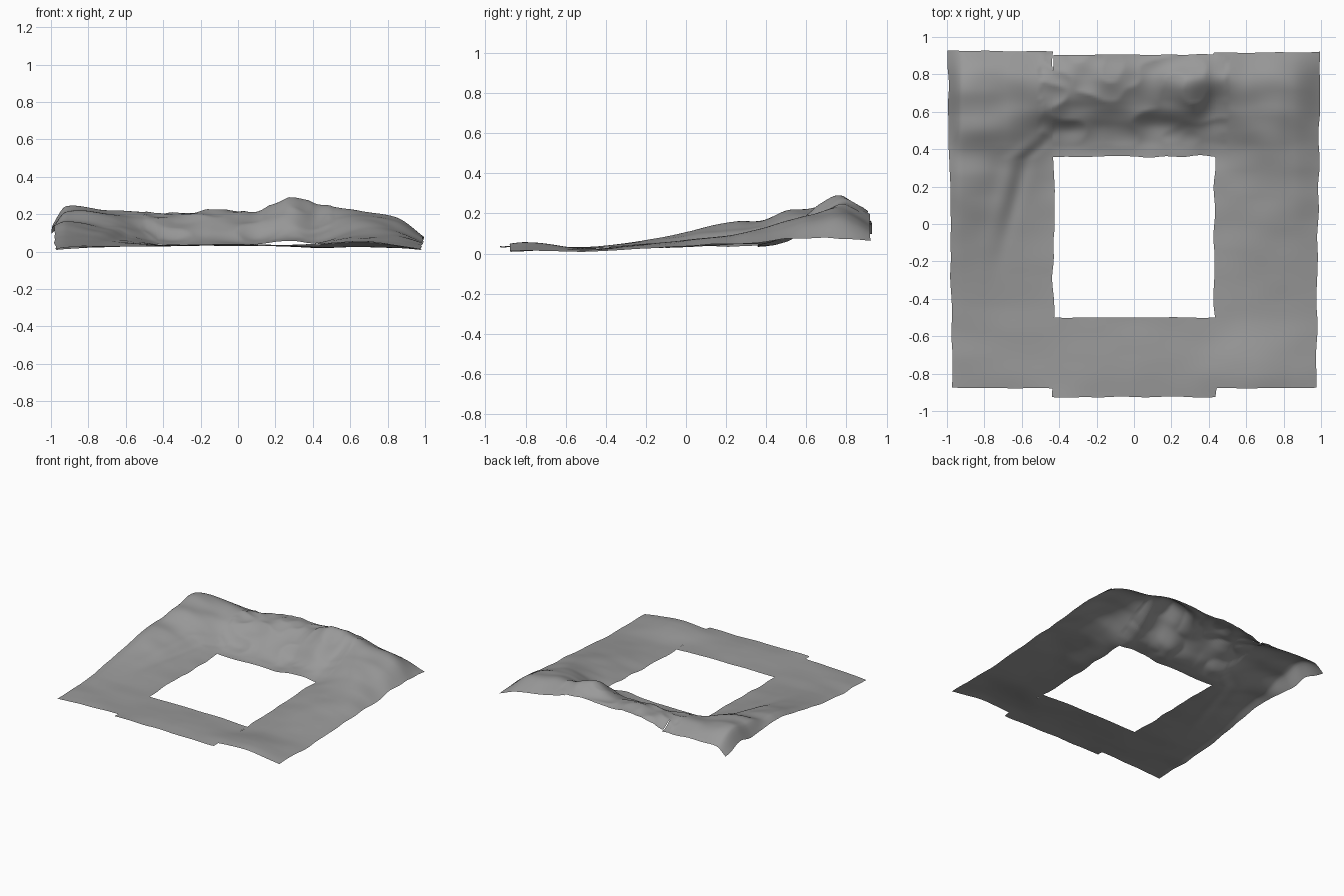
import bpy, bmesh, math
from mathutils import Vector, noise

if "Cube" in bpy.data.objects:
    bpy.data.objects.remove(bpy.data.objects["Cube"])

# Coarse height field shared by all four terrain strips
XS = [-1, -.92, -.68, -.43, -.15, .1, .3, .43, .65, .85, 1]
YS = [-.93, -.8, -.5, -.1, .25, .38, .5, .62, .78, .93]
ROWS = [
    [.004, .008, .02, .035, .035, .03, .03, .03, .04, .025, .006],
    [.01, .02, .03, .03, .04, .04, .035, .04, .058, .035, .01],
    [.015, .03, .03, .03, .03, .03, .025, .02, .025, .02, .01],
    [.075, .085, .06, .035, .03, .03, .03, .03, .055, .05, .03],
    [.13, .16, .11, .035, .04, .04, .05, .05, .09, .09, .05],
    [.13, .165, .14, .04, .045, .04, .06, .055, .12, .11, .06],
    [.12, .21, .18, .08, .08, .07, .09, .09, .165, .13, .065],
    [.12, .225, .20, .165, .165, .155, .20, .17, .20, .155, .075],
    [.12, .235, .22, .205, .23, .22, .285, .25, .215, .175, .075],
    [.085, .15, .15, .15, .20, .20, .21, .18, .14, .11, .06],
]


def smooth_interp(ks, vs, t):
    """Cubic Hermite through the keys."""
    t = min(max(t, ks[0]), ks[-1])
    n = len(ks)
    i = next((k for k in range(n - 1) if t <= ks[k + 1]), n - 2)

    def slope(k):
        a, b = max(k - 1, 0), min(k + 1, n - 1)
        return (vs[b] - vs[a]) / (ks[b] - ks[a])
    h = ks[i + 1] - ks[i]
    u = (t - ks[i]) / h
    return ((2*u**3 - 3*u**2 + 1) * vs[i] + (u**3 - 2*u**2 + u) * h * slope(i)
            + (3*u**2 - 2*u**3) * vs[i + 1] + (u**3 - u**2) * h * slope(i + 1))


def height(x, y):
    # warp the depth a little so ledges wander
    wy = y + .03 * noise.noise(Vector((x * 5, y * 3, 6.6))) * min(max(y + .1, 0) * 3, 1)
    z = smooth_interp(YS, [smooth_interp(XS, r, x) for r in ROWS], wy)
    # rocky ripples, strongest on the rear hillside
    rough = .004 + .010 * min(max((y + .1) / .7, 0), 1)
    z += rough * noise.noise(Vector((x * 5, y * 7, 1.7)))
    if y > .4 and abs(x) < .5:
        ridge = 1 - abs(noise.noise(Vector((x * 6, y * 9, 4.2)))) * 2
        z += .012 * (ridge - .6) * min((y - .4) * 8, 1)
    # curving gully down the left strip
    if x < -.42:
        d = x + .66 - .25 * (y - .15) - .9 * max(y - .35, 0)
        fade = math.exp(-((y - .2) / .28) ** 2)
        z += .010 * fade * math.exp(-((d + .04) / .05) ** 2)
        z -= .010 * fade * math.exp(-((d - .03) / .04) ** 2)
    return max(z, 0.0)


def strip(name, x0, x1, y0, y1, wob, step=.0125):
    """Terrain sheet; wob = edge waviness for left, right, front, back."""
    nx, ny = round((x1 - x0) / step), round((y1 - y0) / step)
    bm = bmesh.new()
    grid = []
    for j in range(ny + 1):
        row = []
        for i in range(nx + 1):
            u, v = i / nx, j / ny
            x, y = x0 + (x1 - x0) * u, y0 + (y1 - y0) * v
            nxv = noise.noise(Vector((x0 * 3, y * 7, 2.3)))
            nyv = noise.noise(Vector((x * 7, y0 * 3, 8.1)))
            px = x + nxv * (wob[0] * (1 - u) + wob[1] * u)
            py = y + nyv * (wob[2] * (1 - v) + wob[3] * v)
            # outer sides spread slightly toward the rear
            if abs(px) > .43:
                px += math.copysign((abs(px) - .43) * .04 * (py + .9) / 1.6, px)
            px = min(max(px, -1), 1)
            row.append(bm.verts.new((px, py, height(px, py))))
        grid.append(row)
    for j in range(ny):
        for i in range(nx):
            f = bm.faces.new((grid[j][i], grid[j][i+1], grid[j+1][i+1], grid[j+1][i]))
            f.smooth = True
    me = bpy.data.meshes.new(name)
    bm.to_mesh(me)
    bm.free()
    me.materials.append(rock)
    ob = bpy.data.objects.new(name, me)
    bpy.context.collection.objects.link(ob)
    return ob


# Dark grey rock
rock = bpy.data.materials.new("rock")
rock.diffuse_color = (.32, .32, .32, 1)
rock.use_nodes = True
rock.node_tree.nodes["Principled BSDF"].inputs["Base Color"].default_value = rock.diffuse_color

# Four strips framing the square opening
strip("left_terrain", -.97, -.43, -.877, .925, (.008, .014, .006, .010))
strip("right_terrain", .43, .972, -.877, .918, (.014, .01, .006, .010))
strip("back_terrain", -.435, .44, .36, .905, (.014, .014, .014, .006))
strip("front_terrain", -.437, .44, -.925, -.5, (.003, .012, .006, .003))
